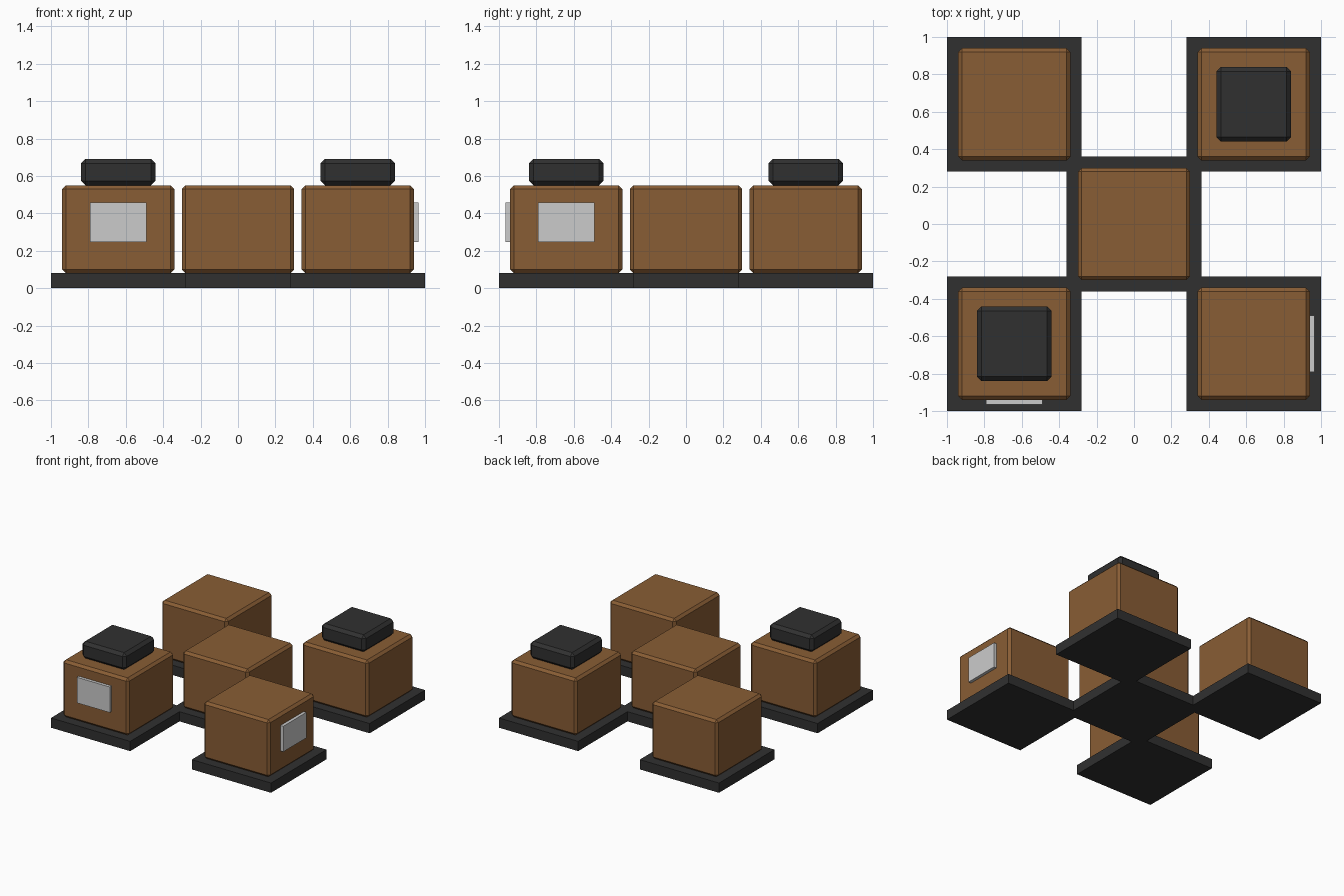
import bpy

if "Cube" in bpy.data.objects:
    bpy.data.objects.remove(bpy.data.objects["Cube"])


def material(name, color):
    mat = bpy.data.materials.new(name)
    mat.diffuse_color = color
    mat.use_nodes = True
    mat.node_tree.nodes["Principled BSDF"].inputs["Base Color"].default_value = mat.diffuse_color
    return mat


brown = material("brown_wood", (0.25, 0.11, 0.035, 1))
dark = material("dark_plastic", (0.03, 0.03, 0.03, 1))


def box(name, center, size, mat=None, bevel=0.0):
    bpy.ops.mesh.primitive_cube_add(size=1, location=center)
    ob = bpy.context.object
    ob.name = name
    ob.scale = size
    bpy.ops.object.transform_apply(location=False, rotation=False, scale=True)
    if mat:
        ob.data.materials.append(mat)
    if bevel:
        mod = ob.modifiers.new("chamfer", "BEVEL")
        mod.width = bevel
        mod.segments = 1
    return ob


# Five crates on slabs: four corners and the middle
D = 0.64
places = {
    "front_left": (-D, -D), "front_right": (D, -D),
    "back_left": (-D, D), "back_right": (D, D), "middle": (0, 0),
}
for place, (x, y) in places.items():
    box(f"{place}_slab", (x, y, 0.04), (0.72, 0.72, 0.08), dark)
    box(f"{place}_crate", (x, y, 0.315), (0.6, 0.6, 0.47), brown, 0.02)

# Lids on two opposite crates
for place in ("front_left", "back_right"):
    x, y = places[place]
    box(f"{place}_lid", (x, y, 0.62), (0.4, 0.4, 0.14), dark, 0.024)

# Flat panels on the front and right sides
box("front_panel", (-D, -0.95, 0.352), (0.3, 0.03, 0.21))
box("right_panel", (0.95, -D, 0.352), (0.03, 0.3, 0.21))
